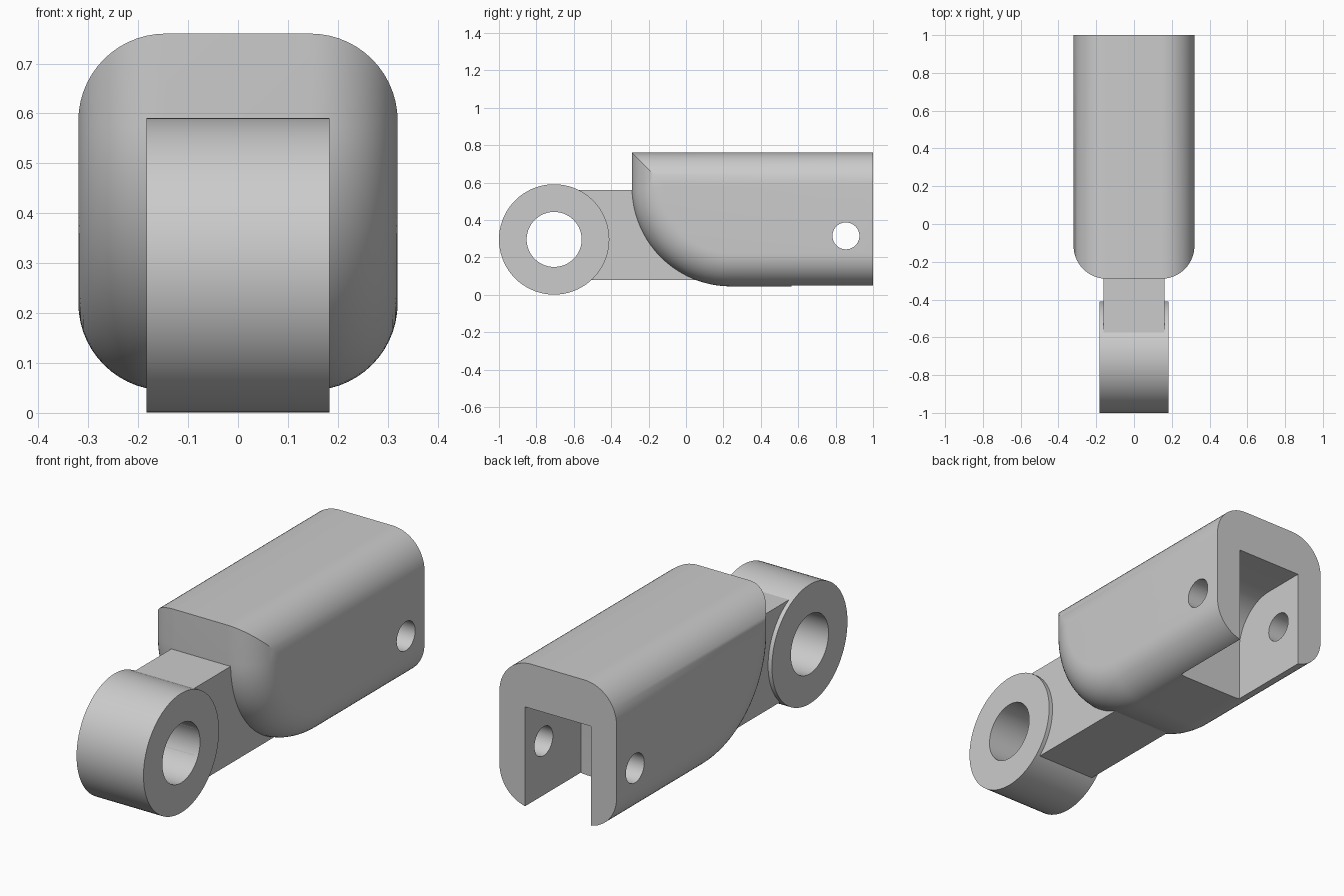
import bpy, bmesh, math
from mathutils import Matrix

if "Cube" in bpy.data.objects:
    bpy.data.objects.remove(bpy.data.objects["Cube"], do_unlink=True)

GREY = (0.6, 0.6, 0.6, 1)
mat = bpy.data.materials.new("plain_grey")
mat.use_nodes = True
mat.diffuse_color = GREY
mat.node_tree.nodes["Principled BSDF"].inputs["Base Color"].default_value = GREY


def finish_mesh(name, bm):
    bmesh.ops.recalc_face_normals(bm, faces=bm.faces)
    me = bpy.data.meshes.new(name)
    bm.to_mesh(me)
    bm.free()
    me.materials.append(mat)
    ob = bpy.data.objects.new(name, me)
    bpy.context.collection.objects.link(ob)
    return ob


def loft(name, slices):
    """Skin a row of (x, [(y, z), ...]) side profiles and cap both ends."""
    bm = bmesh.new()
    rings = [[bm.verts.new((x, y, z)) for y, z in pts] for x, pts in slices]
    n = len(rings[0])
    for a, b in zip(rings, rings[1:]):
        for i in range(n):
            j = (i + 1) % n
            bm.faces.new((a[i], a[j], b[j], b[i]))
    bm.faces.new(rings[0])
    bm.faces.new(rings[-1])
    return finish_mesh(name, bm)


def cross_cylinder(name, y, z, radius, half_width, segments=72):
    bm = bmesh.new()
    m = Matrix.Translation((0, y, z)) @ Matrix.Rotation(math.pi / 2, 4, 'Y')
    bmesh.ops.create_cone(bm, cap_ends=True, segments=segments, radius1=radius,
                          radius2=radius, depth=2 * half_width, matrix=m)
    return finish_mesh(name, bm)


def arc(cy, cz, r, start, end, steps):
    angles = [math.radians(start + (end - start) * i / steps) for i in range(steps + 1)]
    return [(cy + r * math.cos(a), cz + r * math.sin(a)) for a in angles]


def cut(ob, *cutters):
    for c in cutters:
        mod = ob.modifiers.new("cut", 'BOOLEAN')
        mod.operation = 'DIFFERENCE'
        mod.solver = 'EXACT'
        mod.object = c
    deps = bpy.context.evaluated_depsgraph_get()
    me = bpy.data.meshes.new_from_object(ob.evaluated_get(deps))
    ob.modifiers.clear()
    ob.data = me


# Fork body: side profile inset towards each flank to round all long edges
HALF, TOP, BOTTOM, FRONT, BACK = 0.32, 0.76, 0.045, -0.29, 1.0
NOSE, FILLET, STEPS = 0.53, 0.175, 14


def body_profile(d):
    nose = arc(FRONT + NOSE, BOTTOM + NOSE, NOSE - d, 180, 270, 28)
    return [(BACK, TOP - d), (FRONT + d, TOP - d)] + nose + [(BACK, BOTTOM + d)]


flank = []
for i in range(STEPS + 1):
    a = math.pi / 2 * i / STEPS
    x = HALF - FILLET * (1 - math.cos(a))
    flank.append((x, body_profile(FILLET * (1 - math.sin(a)))))
body = loft("fork_body", flank + [(-x, p) for x, p in reversed(flank)])

# Slot open to the back and below, with a rounded inner top corner
SLOT_END, SLOT_TOP, SLOT_R = 0.565, 0.54, 0.22
slot_side = [(1.2, -0.2), (1.2, SLOT_TOP)]
slot_side += arc(SLOT_END + SLOT_R, SLOT_TOP - SLOT_R, SLOT_R, 90, 180, 18)
slot_side += [(SLOT_END, -0.2)]
slot = loft("slot_cutter", [(s * 0.18, slot_side) for s in (-1, 1)])
pin_hole = cross_cylinder("pin_hole_cutter", 0.855, 0.315, 0.072, 0.6, 40)

# Shank and ring-shaped eye
EYE_Y, EYE_Z = -0.705, 0.296
shank_side = [(-0.575, 0.08), (0.3, 0.08), (0.3, 0.56), (-0.575, 0.56)]
shank = loft("shank", [(s * 0.162, shank_side) for s in (-1, 1)])
eye = cross_cylinder("eye_ring", EYE_Y, EYE_Z, 0.295, 0.183)
bore = cross_cylinder("eye_bore_cutter", EYE_Y, EYE_Z, 0.147, 0.6)

cut(body, slot, pin_hole)
cut(shank, bore)
cut(eye, bore)

for helper in (slot, pin_hole, bore):
    bpy.data.objects.remove(helper, do_unlink=True)

# Smooth the curved faces, keep the edges crisp
for ob in (body, shank, eye):
    bpy.ops.object.select_all(action='DESELECT')
    ob.select_set(True)
    bpy.context.view_layer.objects.active = ob
    bpy.ops.object.shade_smooth_by_angle(angle=math.radians(30))
